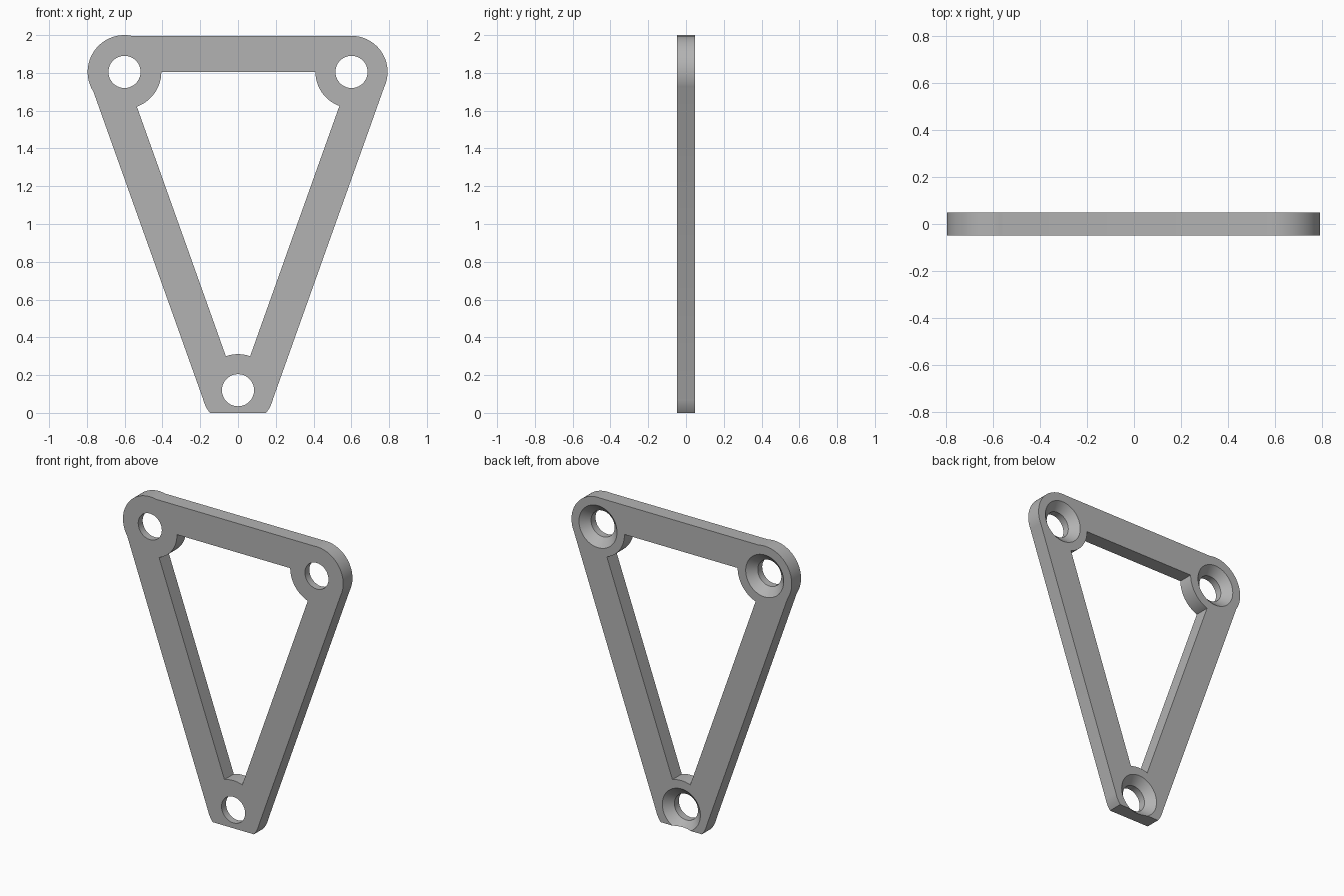
import bpy, bmesh, math
from mathutils import Vector

if "Cube" in bpy.data.objects:
    bpy.data.objects.remove(bpy.data.objects["Cube"])

HALF = 0.048          # half of the plate thickness
WIDTH = 0.19          # width of each bar
LEFT, RIGHT, BOTTOM = Vector((0.601, 1.805)), Vector((-0.601, 1.805)), Vector((0, 0.12))
BOSSES = [(LEFT, 0.191), (RIGHT, 0.195), (BOTTOM, 0.191)]
HOLE, SINK, SINK_DEPTH = 0.085, 0.137, 0.05

grey = bpy.data.materials.new("light grey")
grey.use_nodes = True
grey.diffuse_color = (0.45, 0.45, 0.45, 1)
grey.node_tree.nodes["Principled BSDF"].inputs["Base Color"].default_value = (0.45, 0.45, 0.45, 1)


def add_loft(name, rings):
    """Close a solid through matching rings of (x, z) points at given y depths."""
    bm = bmesh.new()
    loops = [[bm.verts.new((p[0], y, p[1])) for p in pts] for y, pts in rings]
    n = len(loops[0])
    for a, b in zip(loops, loops[1:]):
        for i in range(n):
            bm.faces.new((a[i], a[(i + 1) % n], b[(i + 1) % n], b[i]))
    bm.faces.new(loops[0])
    bm.faces.new(loops[-1])
    bmesh.ops.recalc_face_normals(bm, faces=bm.faces)
    mesh = bpy.data.meshes.new(name)
    bm.to_mesh(mesh)
    bm.free()
    mesh.materials.append(grey)
    obj = bpy.data.objects.new(name, mesh)
    bpy.context.collection.objects.link(obj)
    return obj


def circle(centre, radius, n=72):
    angles = [math.tau * i / n for i in range(n)]
    return [(centre.x + radius * math.cos(a), centre.y + radius * math.sin(a)) for a in angles]


def plate(name, points):
    return add_loft(name, [(-HALF, points), (HALF, points)])


def bar(name, a, b):
    """Bar lying on the outer side of the line from a to b."""
    d = (b - a).normalized()
    side = Vector((d.y, -d.x)) * WIDTH
    return plate(name, [a, b, b + side, a + side])


def combine(target, tool, operation):
    mod = target.modifiers.new(operation.title(), 'BOOLEAN')
    mod.operation, mod.solver, mod.object = operation, 'EXACT', tool
    mesh = bpy.data.meshes.new_from_object(target.evaluated_get(bpy.context.evaluated_depsgraph_get()))
    target.modifiers.clear()
    target.data = mesh
    bpy.data.objects.remove(tool)


# Three bars around the triangle
frame = bar("triangular_bracket", RIGHT, BOTTOM)
frame.data.name = "triangular_bracket"
combine(frame, bar("left_bar", BOTTOM, LEFT), 'UNION')
combine(frame, bar("top_bar", LEFT, RIGHT), 'UNION')

# Round corner bosses
for centre, radius in BOSSES:
    combine(frame, plate("boss", circle(centre, radius)), 'UNION')

# Flat foot under the bottom boss
foot = [(-0.5, -0.5), (0.5, -0.5), (0.5, 0), (-0.5, 0)]
combine(frame, add_loft("foot_cutter", [(-0.2, foot), (0.2, foot)]), 'DIFFERENCE')

# Screw holes, countersunk from the back
for centre, _ in BOSSES:
    extra = 0.01
    slope = (SINK - HOLE) / SINK_DEPTH
    rings = [(-HALF - extra, circle(centre, HOLE)),
             (HALF - SINK_DEPTH, circle(centre, HOLE)),
             (HALF + extra, circle(centre, SINK + extra * slope))]
    combine(frame, add_loft("hole_cutter", rings), 'DIFFERENCE')

# Clean the flat faces
bm = bmesh.new()
bm.from_mesh(frame.data)
bmesh.ops.remove_doubles(bm, verts=bm.verts, dist=0.0001)
bmesh.ops.dissolve_limit(bm, angle_limit=math.radians(0.5), verts=bm.verts, edges=bm.edges)
bm.to_mesh(frame.data)
bm.free()

bpy.ops.object.select_all(action='DESELECT')
frame.select_set(True)
bpy.context.view_layer.objects.active = frame
bpy.ops.object.shade_smooth_by_angle(angle=math.radians(25))
